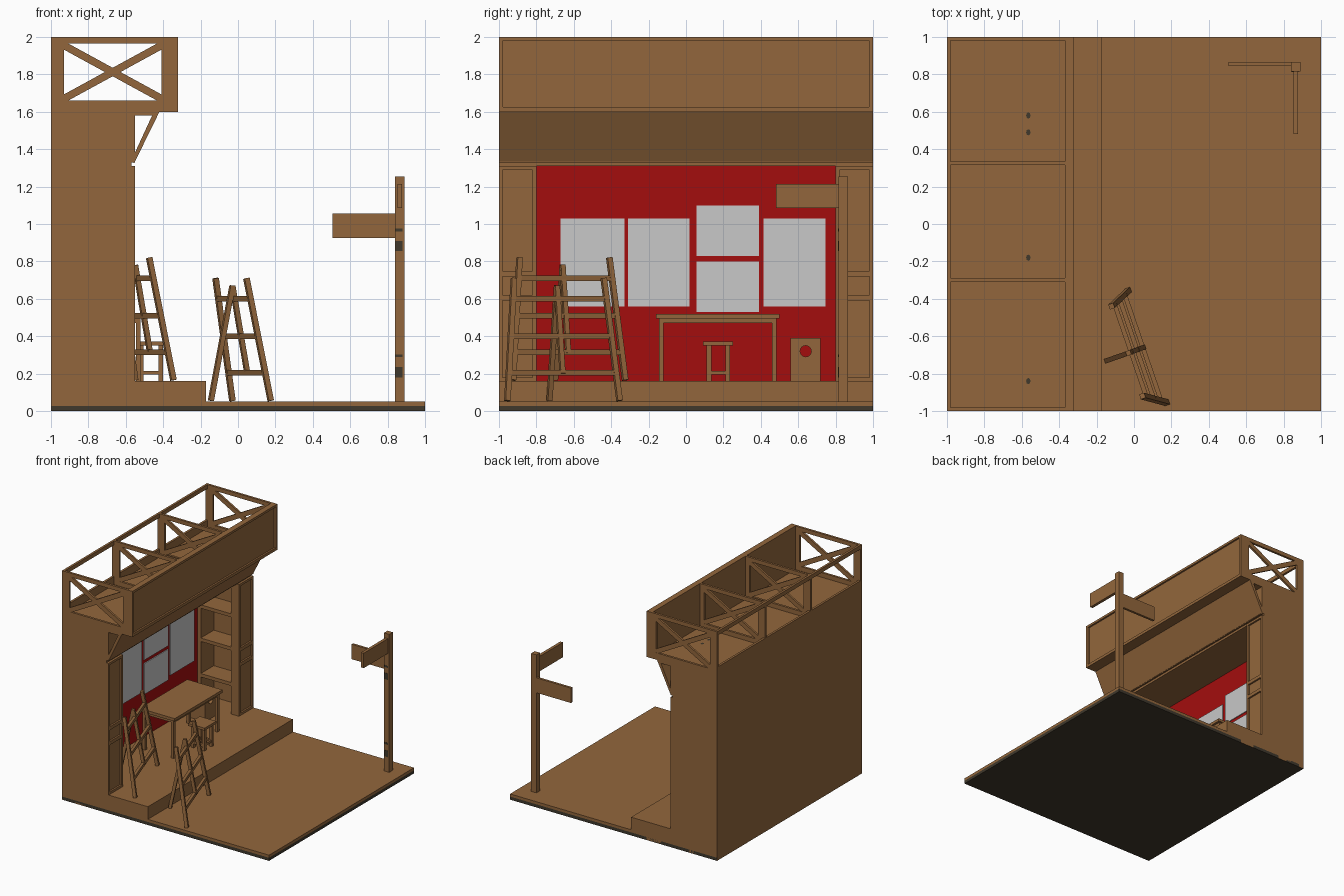
import bpy, bmesh, math
from mathutils import Vector

if "Cube" in bpy.data.objects:
    bpy.data.objects.remove(bpy.data.objects["Cube"])


def material(name, rgb):
    m = bpy.data.materials.new(name)
    m.diffuse_color = (*rgb, 1)
    m.use_nodes = True
    m.node_tree.nodes["Principled BSDF"].inputs["Base Color"].default_value = m.diffuse_color
    return m


WOOD = material("brown wood", (0.29, 0.134, 0.045))
RED = material("red wall paint", (0.37, 0.004, 0.004))
PAPER = material("light grey paper", (0.58, 0.58, 0.58))
DARK = material("dark underside", (0.05, 0.04, 0.025))


def add(name, verts, faces, mat):
    me = bpy.data.meshes.new(name)
    me.from_pydata(verts, [], faces)
    bm = bmesh.new()
    bm.from_mesh(me)
    bmesh.ops.recalc_face_normals(bm, faces=bm.faces)
    bm.to_mesh(me)
    bm.free()
    me.materials.append(mat)
    ob = bpy.data.objects.new(name, me)
    bpy.context.collection.objects.link(ob)
    return ob


CUBE = [(0, 1, 3, 2), (4, 5, 7, 6), (0, 1, 5, 4), (2, 3, 7, 6), (0, 2, 6, 4), (1, 3, 7, 5)]


def box(name, x, y, z, mat=WOOD):
    return add(name, [(a, b, c) for a in x for b in y for c in z], CUBE, mat)


def prism(name, profile, y0, y1, mat=WOOD):
    """Extrude an x,z profile along y."""
    n = len(profile)
    verts = [(x, y, z) for y in (y0, y1) for x, z in profile]
    faces = [tuple(range(n)), tuple(range(n, 2 * n))]
    faces += [(i, (i + 1) % n, n + (i + 1) % n, n + i) for i in range(n)]
    return add(name, verts, faces, mat)


def beam(name, a, b, w, h, up=(0, 0, 1), mat=WOOD):
    """Rectangular bar from a to b: w sideways, h along the up hint."""
    a, b = Vector(a), Vector(b)
    d = (b - a).normalized()
    side = d.cross(Vector(up)).normalized()
    top = side.cross(d)
    verts = [p + side * s * w / 2 + top * t * h / 2
             for p in (a, b) for s in (-1, 1) for t in (-1, 1)]
    return add(name, verts, CUBE, mat)


def spot(name, x, y, z, r):
    pts = [(x + r * math.cos(i * math.pi / 4), y + 1.4 * r * math.sin(i * math.pi / 4), z) for i in range(8)]
    return add(name, pts, [tuple(range(8))], DARK)


# Base and step
box("base_underside", (-0.998, 1), (-1, 1), (0, 0.027), DARK)
box("base_floor", (-1, 1), (-1, 1), (0.027, 0.05))
box("stage_step", (-0.97, -0.17), (-1, 1), (0.05, 0.16))
for s in (-1, 1):
    for x0 in (-0.87, -0.46):
        box("base_edge_patch", (x0, x0 + 0.14), (s * 0.996, s * 1.0), (0, 0.028))

# Building shell
box("back_wall", (-1, -0.953), (-1, 1), (0, 1.6))
box("upper_wall", (-0.953, -0.57), (-1, 1), (1.31, 1.6))
box("red_wall", (-0.953, -0.95), (-0.8, 0.8), (0.16, 1.31), RED)
for s in (-1, 1):
    def sy(a, b):
        return sorted((s * a, s * b))
    box("side_wall", (-0.953, -0.55), sy(0.98, 1), (0.05, 1.31))
    box("pilaster_panel", (-0.59, -0.565), sy(0.8, 0.98), (0.16, 1.31))
    box("pilaster_inner_stile", (-0.565, -0.55), sy(0.8, 0.82), (0.16, 1.31))
    for z in ((0.16, 0.18), (0.59, 0.62), (0.72, 0.75), (1.29, 1.31)):
        box("pilaster_rail", (-0.565, -0.55), sy(0.82, 0.98), z)
    # Shelves set into the side walls
    box("shelf_back_post", (-0.95, -0.92), sy(0.8, 0.98), (0.16, 1.31))
    box("shelf_front_post", (-0.63, -0.59), sy(0.8, 0.98), (0.16, 1.31))
    for z in (0.42, 0.73, 1.02):
        box("shelf", (-0.92, -0.63), sy(0.8, 0.98), (z - 0.015, z + 0.015))

# Posters
for y0, y1, z0, z1 in ((-0.67, -0.33, 0.56, 1.03), (-0.31, 0.02, 0.56, 1.03), (0.055, 0.39, 0.83, 1.10),
                       (0.055, 0.39, 0.53, 0.80), (0.415, 0.745, 0.56, 1.03)):
    box("poster", (-0.95, -0.943), (y0, y1), (z0, z1), PAPER)

# Sloped awning
box("awning_wall_strip", (-0.57, -0.55), (-1, 1), (1.33, 1.6))
box("awning_top_strip", (-0.55, -0.45), (-1, 1), (1.58, 1.6))
prism("awning_slope", [(-0.42, 1.6), (-0.45, 1.6), (-0.57, 1.34), (-0.555, 1.325)], -1, 1)

# Roof box: floor, fascia and open trusses
box("roof_floor", (-1, -0.335), (-1, 1), (1.6, 1.62))
box("fascia_board", (-0.37, -0.335), (-1, 1), (1.62, 2))
for z in ((1.6, 1.625), (1.98, 2)):
    box("fascia_rail", (-0.335, -0.32), (-1, 1), z)
for s in (-1, 1):
    box("fascia_stile", (-0.335, -0.32), sorted((s * 0.978, s)), (1.625, 1.98))
box("back_top_rail", (-1, -0.98), (-1, 1), (1.965, 2))
box("back_bottom_rail", (-1, -0.98), (-1, 1), (1.62, 1.69))
for y in (-0.99, -0.3, 0.325, 0.99):
    yr = (y - 0.01, y + 0.01)
    box("truss_bottom_rail", (-1, -0.37), yr, (1.62, 1.66))
    box("truss_top_rail", (-1, -0.37), yr, (1.965, 2))
    box("truss_back_post", (-1, -0.93), yr, (1.66, 1.965))
    box("truss_front_post", (-0.41, -0.37), yr, (1.66, 1.965))
    for za, zb in ((1.665, 1.96), (1.96, 1.665)):
        beam("truss_brace", (-0.94, y, za), (-0.4, y, zb), 0.018, 0.04)
for y in (0.58, 0.49, -0.18, -0.84):
    spot("roof_floor_spot", -0.565, y, 1.6215, 0.012)

# Table
box("table_top", (-0.84, -0.5), (-0.16, 0.5), (0.495, 0.52))
for x in (-0.82, -0.545):
    for y in (-0.145, 0.46):
        box("table_leg", (x, x + 0.025), (y, y + 0.025), (0.16, 0.495))
    box("table_apron", (x, x + 0.025), (-0.12, 0.46), (0.47, 0.495))
for y in (-0.145, 0.46):
    box("table_end_apron", (-0.795, -0.545), (y, y + 0.025), (0.47, 0.495))

# Stool
box("stool_seat", (-0.545, -0.385), (0.09, 0.25), (0.35, 0.372))
for x in (-0.53, -0.425):
    for y in (0.11, 0.21):
        box("stool_leg", (x, x + 0.025), (y, y + 0.025), (0.16, 0.35))
    box("stool_rung", (x, x + 0.02), (0.135, 0.21), (0.195, 0.215))
for y in (0.11, 0.215):
    box("stool_side_rung", (-0.505, -0.425), (y, y + 0.02), (0.195, 0.215))

# Box seat with a round hole through it
crate = box("box_seat", (-0.87, -0.71), (0.56, 0.72), (0.16, 0.39))
ring = [(0.64 + 0.03 * math.cos(i * math.pi / 8), 0.32 + 0.03 * math.sin(i * math.pi / 8)) for i in range(16)]
cutter = add("hole_cutter", [(x, y, z) for x in (-0.9, -0.68) for y, z in ring],
             [tuple(range(16)), tuple(range(16, 32))]
             + [(i, (i + 1) % 16, 16 + (i + 1) % 16, 16 + i) for i in range(16)], WOOD)
cutter.hide_render = True
cutter.hide_viewport = True
cut = crate.modifiers.new("round_hole", 'BOOLEAN')
cut.operation = 'DIFFERENCE'
cut.object = cutter

# Two easels with rungs, a centre rail and a rear leg
for off in (Vector((0, 0, 0)), Vector((-0.52, 0.03, 0.11))):
    a0, a1 = Vector((0.175, -0.955, 0.055)), Vector((0.045, -0.92, 0.71))
    b0, b1 = Vector((-0.03, -0.355, 0.055)), Vector((-0.12, -0.44, 0.71))
    across = b0 - a0
    for p, q in ((a0, a1), (b0, b1)):
        beam("easel_rail", p + off, q + off, 0.028, 0.028, across)
    for z in (0.205, 0.4, 0.6):
        t = (z - 0.055) / 0.655
        beam("easel_rung", a0.lerp(a1, t) + off, b0.lerp(b1, t) + off, 0.024, 0.03)
    apex = Vector((-0.03, -0.69, 0.67))
    beam("easel_centre_rail", Vector((0.05, -0.66, 0.2)) + off, apex + off, 0.026, 0.026, across)
    beam("easel_rear_leg", Vector((-0.145, -0.73, 0.055)) + off, apex + off, 0.026, 0.026, across)

# Signpost
box("sign_post", (0.84, 0.89), (0.815, 0.865), (0.05, 1.255))
box("sign_board_left", (0.505, 0.84), (0.845, 0.866), (0.925, 1.055))
box("sign_board_front", (0.852, 0.878), (0.48, 0.815), (1.085, 1.215))
for z0, z1 in ((0.855, 0.91), (0.18, 0.235), (0.96, 0.975), (0.288, 0.303)):
    box("post_dark_patch", (0.843, 0.88), (0.812, 0.815), (z0, z1), DARK)
